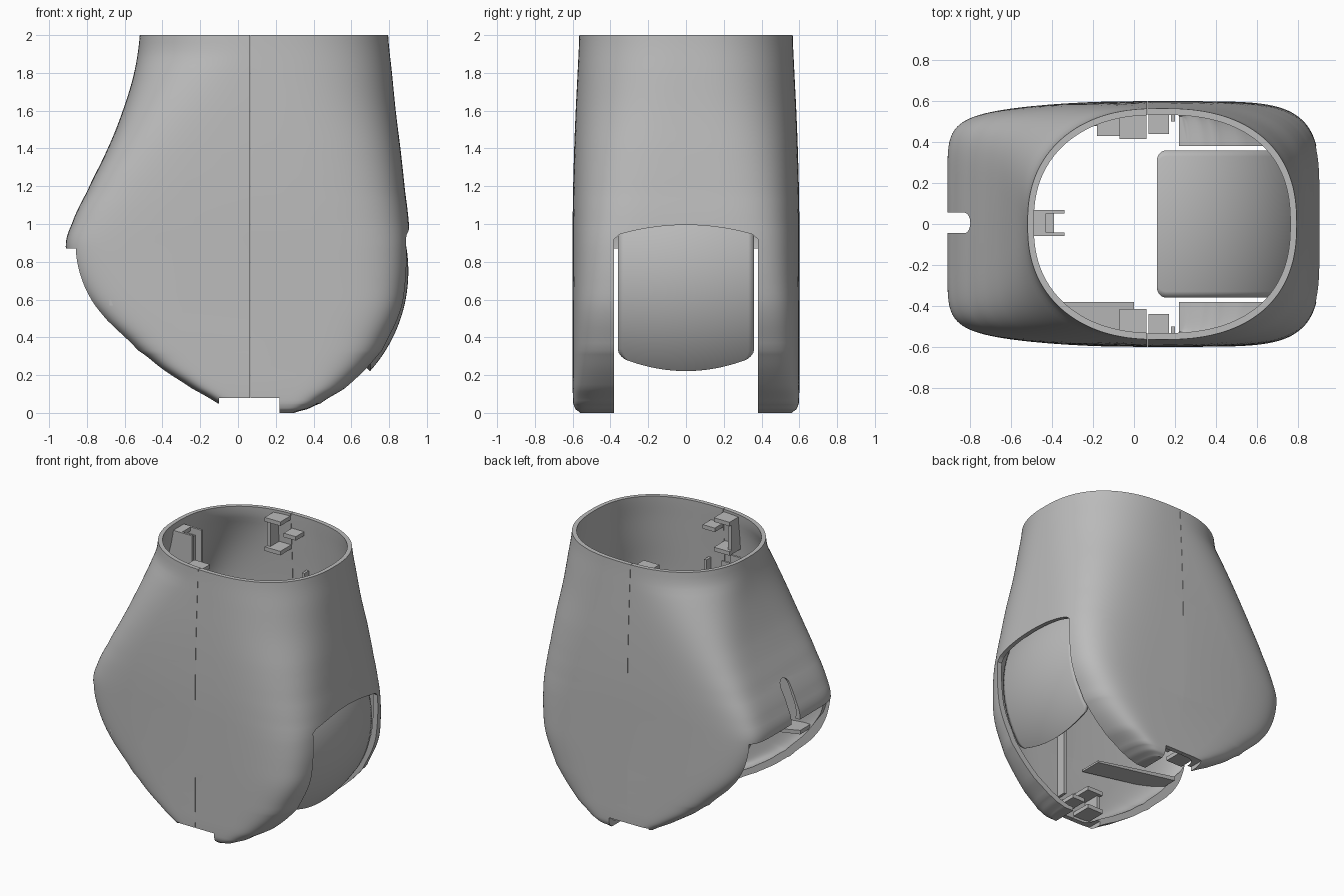
import bpy, bmesh, math
from mathutils import Vector

cube = bpy.data.objects.get("Cube")
if cube:
    bpy.data.objects.remove(cube, do_unlink=True)

grey = bpy.data.materials.new("plain_grey")
grey.use_nodes = True
TONE = (0.5, 0.5, 0.5, 1)
grey.diffuse_color = TONE
grey.node_tree.nodes["Principled BSDF"].inputs["Base Color"].default_value = TONE


def finish(name, bm):
    bmesh.ops.recalc_face_normals(bm, faces=bm.faces)
    mesh = bpy.data.meshes.new(name)
    bm.to_mesh(mesh)
    bm.free()
    mesh.materials.append(grey)
    obj = bpy.data.objects.new(name, mesh)
    bpy.context.collection.objects.link(obj)
    return obj


def box(name, x, y, z):
    bm = bmesh.new()
    bmesh.ops.create_cube(bm, size=1)
    for v in bm.verts:
        v.co = [r[0] + (c + 0.5) * (r[1] - r[0]) for c, r in zip(v.co, (x, y, z))]
    return finish(name, bm)


def prism(name, points, vector):
    bm = bmesh.new()
    face = bm.faces.new([bm.verts.new(p) for p in points])
    out = bmesh.ops.extrude_face_region(bm, geom=[face])
    bmesh.ops.translate(bm, vec=vector, verts=[g for g in out["geom"] if isinstance(g, bmesh.types.BMVert)])
    return finish(name, bm)


def smooth(obj, angle=35):
    bpy.ops.object.select_all(action='DESELECT')
    obj.select_set(True)
    bpy.context.view_layer.objects.active = obj
    bpy.ops.object.shade_smooth_by_angle(angle=math.radians(angle))


# Horizontal sections: height, left end, right end, half depth, squareness
SECTIONS = [Vector(s) for s in (
    (0, .08, .3, .56, 6), (.02, -.01, .37, .585, 6), (.05, -.11, .44, .597, 6),
    (.13, -.25, .57, .6, 6), (.23, -.405, .68, .6, 6), (.33, -.54, .77, .6, 6),
    (.53, -.75, .865, .6, 6), (.7, -.865, .9, .6, 5.5), (.88, -.912, .91, .6, 5),
    (1, -.88, .905, .6, 4.5), (1.17, -.8, .885, .598, 4), (1.4, -.69, .86, .592, 3.4),
    (1.6, -.61, .835, .584, 2.9), (1.8, -.55, .815, .574, 2.6), (2, -.52, .795, .565, 2.4))]


def levels(steps=5):
    last = len(SECTIONS) - 1
    for i in range(last):
        a, b, c, d = (SECTIONS[min(max(j, 0), last)] for j in range(i - 1, i + 3))
        for k in range(steps):
            t = k / steps
            s = b + ((c - a) * t + (2 * a - 5 * b + 4 * c - d) * t ** 2
                     + (3 * b - a - 3 * c + d) * t ** 3) / 2
            s[0] = b[0] + (c[0] - b[0]) * t
            yield s
    yield SECTIONS[-1]


def power(value, n):
    return math.copysign(abs(value) ** (2 / n), value)


def loft(name, inset, lift, extra=0, count=160):
    bm = bmesh.new()
    rows = []
    stack = list(levels())
    if extra:
        stack.append(stack[-1] + Vector((extra, 0, 0, 0, 0)))
    for z, left, right, depth, n in stack:
        mid, half = (left + right) / 2, (right - left) / 2 - inset
        # The rear half is squarer low down
        rear = n + 4 * min(1, max(0, (1.9 - z) / .9))
        ring = []
        for i in range(count):
            a = math.tau * i / count
            e = rear if math.cos(a) < 0 else n
            x = mid + half * power(math.cos(a), e)
            taper = 1 - 0.13 * (max(0, -x) / 0.9) ** 2
            ring.append(bm.verts.new((x, (depth * taper - inset) * power(math.sin(a), e), z + lift)))
        rows.append(ring)
    for low, high in zip(rows, rows[1:]):
        for i in range(count):
            j = (i + 1) % count
            bm.faces.new((low[i], low[j], high[j], high[i]))
    bm.faces.new(rows[0][::-1])
    bm.faces.new(rows[-1])
    return finish(name, bm)


# Outer casing, hollowed and opened by cutters
casing = loft("casing", 0, 0)
arch = [(.2, -.38, -.1), (.2, .38, -.1), (.2, .38, .92)]
arch += [(.2, y / 20, .995 - .4 * (y / 20) ** 2) for y in range(7, -8, -1)]
arch.append((.2, -.38, .92))
floor_cut = [(-1.1, -.48, -.2), (.22, -.48, -.2), (.22, -.48, .1), (-.08, -.48, .1), (-.3, -.48, .23),
             (-.53, -.48, .42), (-.69, -.48, .58), (-.8, -.48, .73), (-.85, -.48, .87), (-1.1, -.48, .87)]
slot = [(-1.1, .005 + .05 * math.cos(a), 1.12 + .05 * math.sin(a))
        for a in (math.pi * k / 8 for k in range(9))]
slot += [(-1.1, -.045, .8), (-1.1, .055, .8)]
cutters = [
    loft("cavity_cutter", .033, .03, .2),
    prism("cover_opening_cutter", arch, (1, 0, 0)),
    prism("underside_cutter", floor_cut, (0, .96, 0)),
    prism("rear_slot_cutter", slot, (.45, 0, 0)),
    box("bottom_notch_cutter", (-.1, .22), (-.8, .8), (-.1, .08)),
    box("seam_cutter", (.064, .066), (-.8, .8), (-.1, 2.2)),
]
bpy.context.view_layer.objects.active = casing
for cutter in cutters:
    mod = casing.modifiers.new(cutter.name, 'BOOLEAN')
    mod.operation, mod.solver, mod.object = 'DIFFERENCE', 'EXACT', cutter
    bpy.ops.object.modifier_apply(modifier=mod.name)
for cutter in cutters:
    bpy.data.objects.remove(cutter, do_unlink=True)
smooth(casing)


# Curved cover sliding inside the opening
def cover(radius=.79, width=.36, corner=.05, rows=60, columns=24):
    bm = bmesh.new()
    grid = []
    top, bottom = math.radians(90), math.radians(-42)
    for i in range(rows + 1):
        t = (1 - math.cos(math.pi * i / rows)) / 2
        edge = min(t, 1 - t) * (top - bottom) * radius
        gap = max(0, corner - edge)
        half = width - corner + math.sqrt(corner ** 2 - gap ** 2)
        line = []
        for j in range(columns + 1):
            y = half * (2 * j / columns - 1)
            crown = (y / width) ** 2
            a = bottom + .08 * crown + (top - bottom - .08 * crown) * t
            r = radius - .045 * crown
            line.append(bm.verts.new((.112 + r * math.cos(a), y, .75 + r * math.sin(a))))
        grid.append(line)
    for p, q in zip(grid, grid[1:]):
        for j in range(columns):
            bm.faces.new((p[j], p[j + 1], q[j + 1], q[j]))
    obj = finish("sliding_cover", bm)
    if obj.data.polygons[len(obj.data.polygons) // 2].normal.x < 0:
        obj.data.flip_normals()
    mod = obj.modifiers.new("thickness", 'SOLIDIFY')
    mod.thickness, mod.offset = .03, -1
    smooth(obj)


cover()

# Joining clips on both long walls, near the top and the bottom
for side, label in ((1, "back"), (-1, "front")):
    def wall_box(name, x, y, z):
        box(label + "_" + name, x, sorted((side * y[0], side * y[1])), z)
    for end, top, height, wall in (("upper", 1.98, .25, .55), ("lower", .27, .17, .58)):
        wall_box(end + "_clip_top", (-.07, .06), (.415, wall), (top - .03, top))
        wall_box(end + "_clip_bottom", (-.07, .06), (.415, wall), (top - height, top - height + .03))
        wall_box(end + "_clip_web", (-.07, -.04), (.44, wall), (top - height, top))
        wall_box(end + "_hook", (.07, .17), (.44, wall), (top - .12, top - .09))
    wall_box("seam_rib", (.18, .2), (.5, .57), (.2, 1.6))

# Side supports
prism("front_shelf_rib", [(0, -.545, .46), (0, -.545, .475), (-.68, -.545, .6), (-.68, -.545, .57)], (0, .165, 0))
box("back_support_block", (-.18, -.07), (.43, .575), (1.2, 1.35))

# Rear bracket with two fins and a web
for y in (-.05, .06):
    prism("rear_bracket_fin", [(-.5, y - .008, 1.95), (-.34, y - .008, 1.95), (-.34, y - .008, 1.6),
                               (-.58, y - .008, 1.6)], (0, .016, 0))
box("rear_bracket_web", (-.44, -.39), (-.045, .055), (1.6, 1.9))
box("rear_bracket_top", (-.505, -.43), (-.045, .055), (1.92, 1.95))
